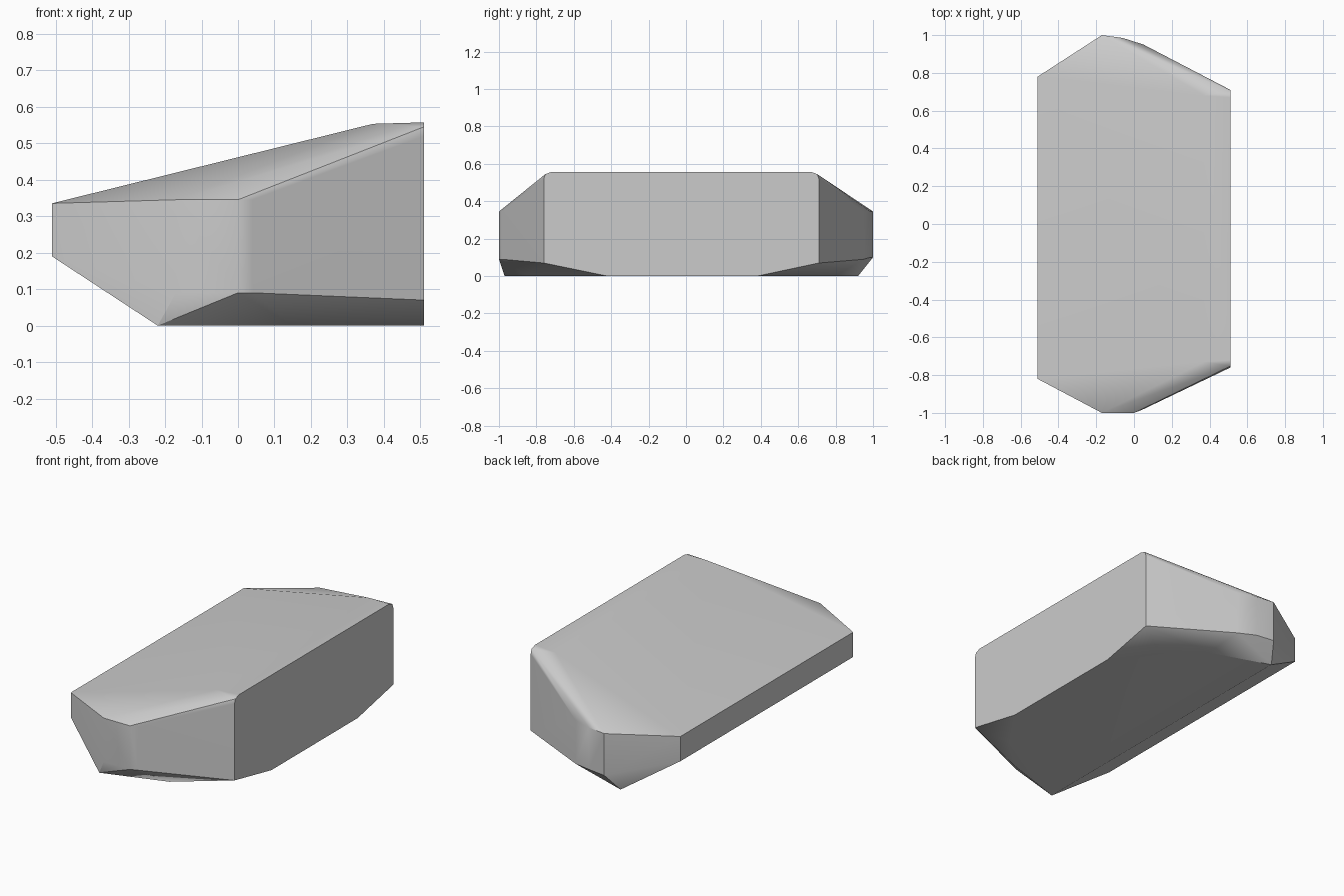
import bpy
import bmesh
import math

cube = bpy.data.objects.get("Cube")
if cube:
    bpy.data.objects.remove(cube, do_unlink=True)

# Single grey colour
grey = bpy.data.materials.new("plain_grey")
grey.use_nodes = True
colour = (0.6, 0.6, 0.6, 1)
grey.diffuse_color = colour
grey.node_tree.nodes["Principled BSDF"].inputs["Base Color"].default_value = colour

# Narrow left-hand face and the flat base outline
narrow_face = [(-.51, y, z) for y in (-.82, .78) for z in (.19, .335)]
base = [(x, y, 0) for x, y in [
    (-.22, -.97), (.15, -.85), (.34, -.67), (.51, -.42),
    (.51, .38), (.34, .62), (.13, .80), (-.22, .92)]]

# Tall face with softened upper corners and chamfered lower corners
tall_face = [(.51, y, z) for y, z in [
    (-.76, .07), (-.76, .52), (-.752, .545), (-.72, .557),
    (.67, .557), (.702, .545), (.71, .52), (.71, .07)]]

# Front and rear noses, each a short upright wall with a rounded shoulder
nose = []
for x, y, low in [(-.17, -1, .09), (0, -1, .09), (.04, -.985, .09),
                  (-.17, 1, .1), (-.06, .985, .1), (.05, .95, .09)]:
    nose += [(x, y, low), (x, y, .345)]
shoulder = [(.04, -.967, .367), (.06, .925, .37)]
roof_crest = [(.37, -.73, .553), (.37, .68, .553)]

# The faceted block is the hull around these sections
bm = bmesh.new()
for point in narrow_face + base + tall_face + nose + shoulder + roof_crest:
    bm.verts.new(point)
hull = bmesh.ops.convex_hull(bm, input=bm.verts)
spare = {g for g in hull["geom_interior"] + hull["geom_unused"]
         if isinstance(g, bmesh.types.BMVert)}
bmesh.ops.delete(bm, geom=list(spare), context="VERTS")
bmesh.ops.dissolve_limit(bm, angle_limit=math.radians(1),
                         verts=bm.verts, edges=bm.edges)
bmesh.ops.recalc_face_normals(bm, faces=bm.faces)

mesh = bpy.data.meshes.new("faceted_block")
bm.to_mesh(mesh)
bm.free()
mesh.materials.append(grey)
block = bpy.data.objects.new("faceted_block", mesh)
bpy.context.collection.objects.link(block)

# Soft shading across shallow edges, with broad faces kept flat
bpy.ops.object.select_all(action="DESELECT")
block.select_set(True)
bpy.context.view_layer.objects.active = block
bpy.ops.object.shade_smooth_by_angle(angle=math.radians(32))
weighted = block.modifiers.new("weighted_normals", "WEIGHTED_NORMAL")
weighted.keep_sharp = True
